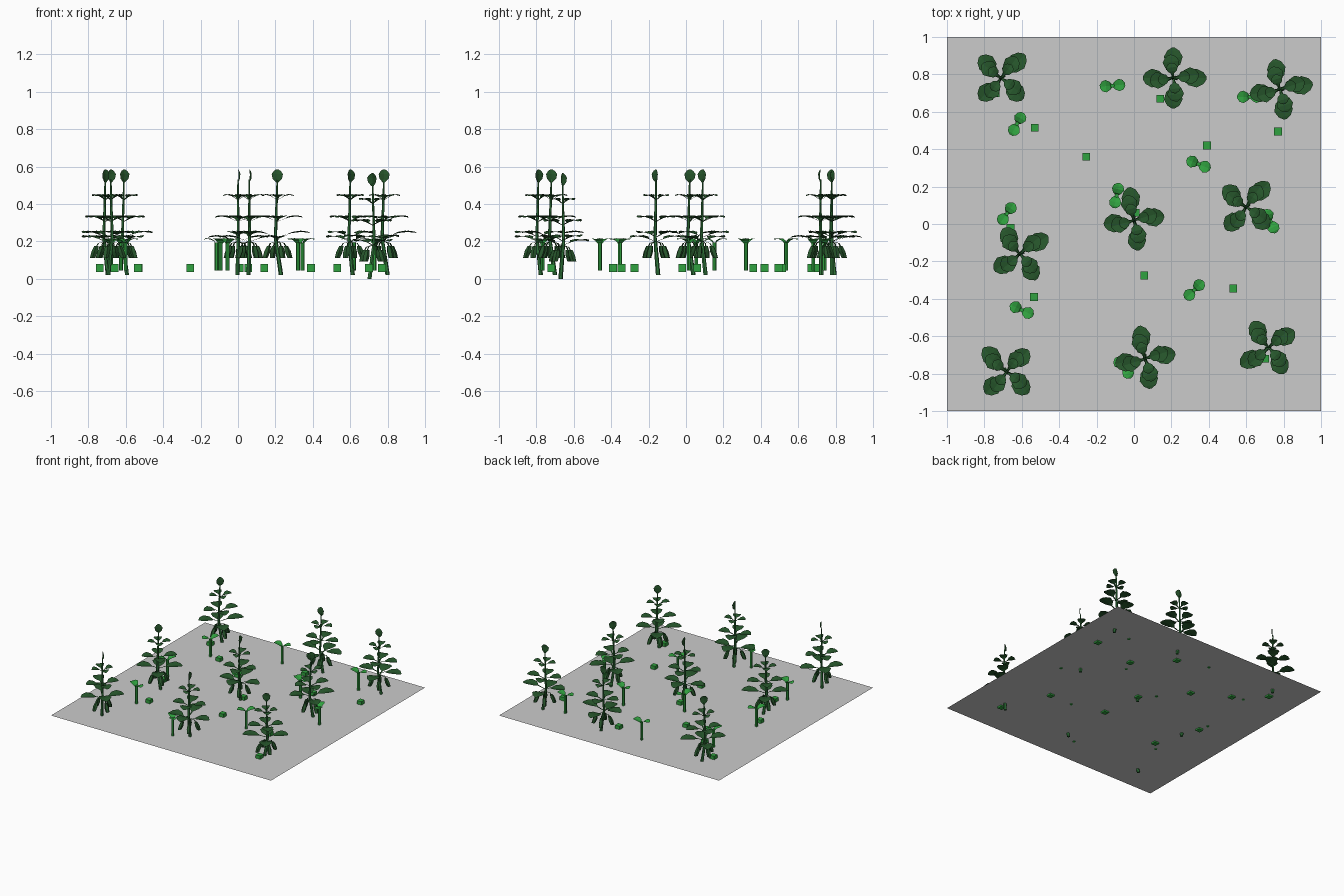
import bpy, bmesh
from math import cos, sin, radians, pi
from mathutils import Vector, Matrix

if "Cube" in bpy.data.objects:
    bpy.data.objects.remove(bpy.data.objects["Cube"])

GROUND_Z = 0.05


def material(name, rgb):
    m = bpy.data.materials.new(name)
    m.diffuse_color = (*rgb, 1)
    m.use_nodes = True
    m.node_tree.nodes["Principled BSDF"].inputs["Base Color"].default_value = m.diffuse_color
    return m


leaf_mat = material("dark_green", (0.02, 0.095, 0.025))
stem_mat = material("stem_green", (0.03, 0.19, 0.045))
young_mat = material("young_green", (0.03, 0.36, 0.05))


def mesh_from(bm, name, mat):
    bmesh.ops.recalc_face_normals(bm, faces=bm.faces)
    me = bpy.data.meshes.new(name)
    bm.to_mesh(me)
    bm.free()
    if mat:
        me.materials.append(mat)
    return me


def place(name, me, loc, rot=0):
    ob = bpy.data.objects.new(name, me)
    ob.location = loc
    ob.rotation_euler.z = radians(rot)
    bpy.context.collection.objects.link(ob)


def tube(bm, pts, radii, sides):
    rings = [[bm.verts.new(Vector(p) + Vector((r * cos(2 * pi * i / sides),
                                               r * sin(2 * pi * i / sides), 0)))
              for i in range(sides)] for p, r in zip(pts, radii)]
    for a, b in zip(rings, rings[1:]):
        for i in range(sides):
            j = (i + 1) % sides
            bm.faces.new((a[i], a[j], b[j], b[i]))
    bm.faces.new(rings[0][::-1])
    bm.faces.new(rings[-1])


def blade(bm, profile, mat):
    """Folded leaf; profile rows are (distance, half width, height)."""
    rows = [[bm.verts.new(mat @ Vector((d, s * w, z + abs(s) * w * 0.15)))
             for s in (-1, 0, 1)] for d, w, z in profile]
    for a, b in zip(rows, rows[1:]):
        for i in (0, 1):
            bm.faces.new((a[i], a[i + 1], b[i + 1], b[i]))


def turn(deg, x=0, z=0):
    return Matrix.Translation((x, 0, z)) @ Matrix.Rotation(radians(deg), 4, 'Z')


# Grown plant: bent stem
bm = bmesh.new()
tube(bm, [(0.02, 0, 0.02), (0.005, 0, 0.12), (-0.01, 0, 0.22), (-0.005, 0, 0.36), (0, 0, 0.53)],
     [0.012, 0.011, 0.009, 0.007, 0.004], 6)
plant_stem = mesh_from(bm, "plant_stem", stem_mat)

# Grown plant: leaf tiers and upright tip leaf
bm = bmesh.new()
for z, length, half in ((0.23, 0.168, 0.05), (0.325, 0.13, 0.045), (0.44, 0.085, 0.032)):
    for k in range(4):
        L = length * (1.06 if k == 0 else 0.97)
        dz = 0.012 * (-1) ** k if z < 0.3 else 0
        blade(bm, [(0, 0.004, -0.02), (L * 0.3, 0.006, -0.004), (L * 0.45, half * 0.75, 0.003),
                   (L * 0.7, half, 0.008), (L * 0.9, half * 0.65, 0.006), (L, half * 0.15, 0.002)],
              turn(90 * k + (8 if z > 0.3 else 0), 0, z + dz))
upright = Matrix.Translation((0, 0, 0.515)) @ Matrix.Rotation(radians(90), 4, 'X') \
    @ Matrix.Rotation(radians(90), 4, 'Z')
blade(bm, [(0, 0.006, 0), (0.02, 0.025, 0.003), (0.045, 0.03, 0.004), (0.062, 0.018, 0.002),
           (0.07, 0.005, 0)], upright)
plant_leaves = mesh_from(bm, "plant_leaves", leaf_mat)

# Grown plant: hanging pods with stalks
bm = bmesh.new()
for k in range(4):
    c, s = cos(k * pi / 2 + 0.4), sin(k * pi / 2 + 0.4)
    tube(bm, [(c * r, s * r, z) for r, z in ((0.005, 0.2), (0.04, 0.19), (0.052, 0.17))],
         [0.004] * 3, 4)
    tube(bm, [(c * r, s * r, z) for r, z in ((0.05, 0.175), (0.06, 0.145), (0.072, 0.112))],
         [0.012, 0.018, 0.015], 5)
plant_pods = mesh_from(bm, "plant_pods", leaf_mat)

# Seedling: stem and two seed leaves
bm = bmesh.new()
tube(bm, [(0, 0, 0.045), (0, 0, 0.195)], [0.011, 0.011], 6)
for k in (0, 180):
    blade(bm, [(0, 0.006, -0.012), (0.014, 0.022, 0.008), (0.035, 0.033, 0.018),
               (0.056, 0.026, 0.02), (0.068, 0.008, 0.016)], turn(k, 0, 0.193))
seedling = mesh_from(bm, "seedling", young_mat)

# Seed block
bm = bmesh.new()
bmesh.ops.create_cube(bm, size=0.041)
seed = mesh_from(bm, "seed", young_mat)

# Ground sheet
bm = bmesh.new()
bmesh.ops.create_grid(bm, x_segments=1, y_segments=1, size=1)
place("ground_sheet", mesh_from(bm, "ground_sheet", None), (0, 0, GROUND_Z))

# Layout: x, y, turn
plants = [(-0.71, 0.78, 45), (0.21, 0.78, 0), (0.78, 0.72, 10), (0.0, 0.02, 98),
          (0.60, 0.09, 48), (-0.61, -0.16, 33), (-0.68, -0.79, 135), (0.06, -0.72, 100),
          (0.72, -0.66, 213)]
for i, (x, y, r) in enumerate(plants):
    loc = (x, y, -0.02 if i == 8 else 0)
    for me in (plant_stem, plant_leaves, plant_pods):
        place(f"{me.name}_{i}", me, loc, r)

seedlings = [(-0.115, 0.74, 5), (-0.625, 0.535, 62), (-0.68, 0.055, 55), (-0.6, -0.46, -25),
             (0.322, -0.353, 45), (0.345, 0.32, -22), (-0.093, 0.152, 78), (0.62, 0.68, 0),
             (0.73, 0.015, 115), (-0.055, -0.768, 130)]
for i, (x, y, r) in enumerate(seedlings):
    place(f"seedling_{i}", seedling, (x, y, 0), r)

seeds = [(-0.53, 0.515), (-0.255, 0.36), (0.14, 0.67), (0.39, 0.42), (0.77, 0.495),
         (0.055, -0.275), (0.53, -0.345), (-0.535, -0.39), (-0.66, -0.02),
         (-0.74, 0.7), (0.7, -0.72), (0.01, 0.06)]
for i, (x, y) in enumerate(seeds):
    place(f"seed_{i}", seed, (x, y, 0.058))
